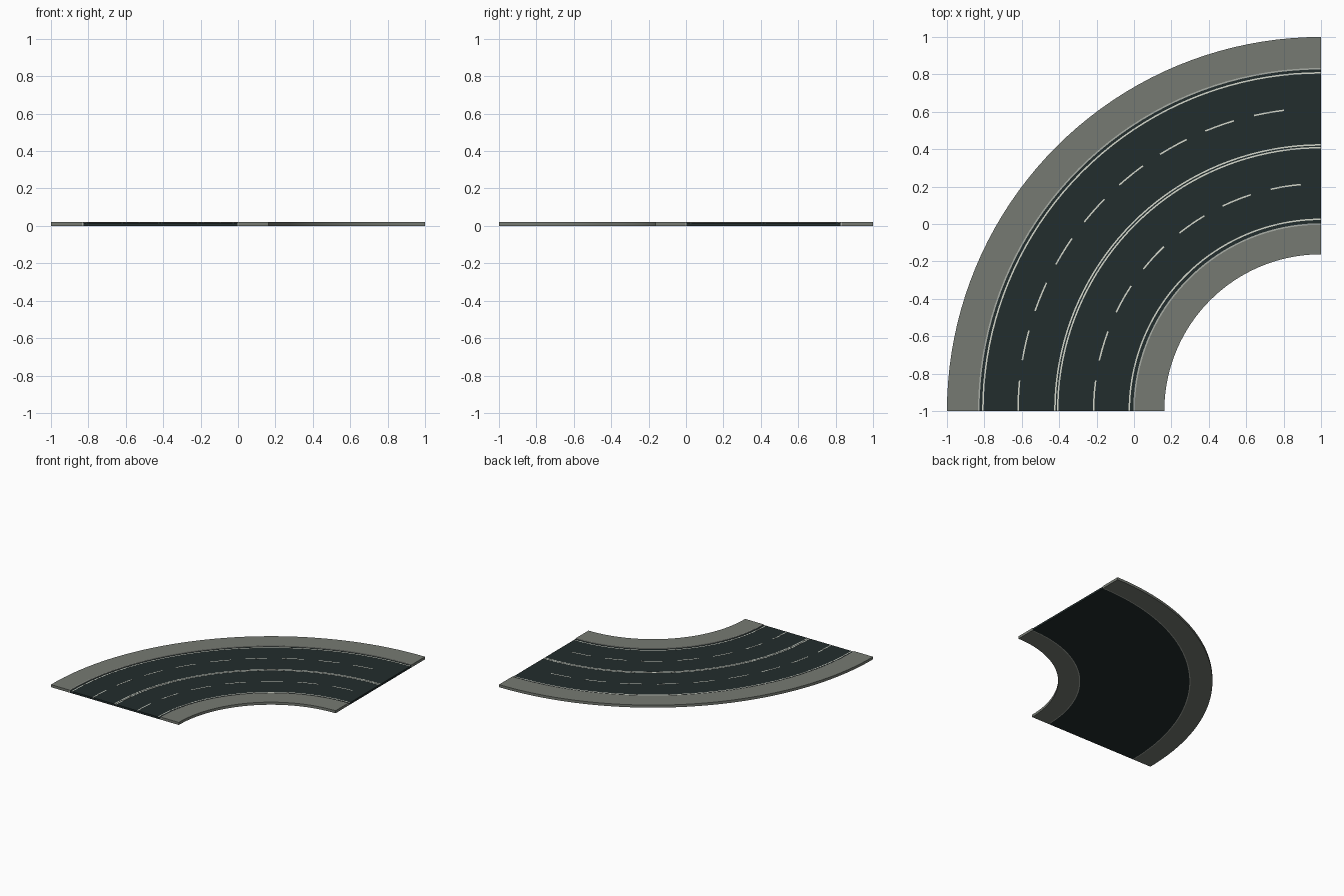
import bpy, bmesh, math

if "Cube" in bpy.data.objects:
    bpy.data.objects.remove(bpy.data.objects["Cube"])

CX, CY = 1.0, -1.0   # centre of the bend


def material(name, rgb):
    m = bpy.data.materials.new(name)
    m.diffuse_color = (*rgb, 1)
    m.use_nodes = True
    m.node_tree.nodes["Principled BSDF"].inputs["Base Color"].default_value = m.diffuse_color
    return m


asphalt = material("asphalt", (0.016, 0.026, 0.026))
concrete = material("concrete", (0.18, 0.195, 0.17))
kerb_grey = material("kerb grey", (0.40, 0.42, 0.38))
paint = material("white paint", (0.66, 0.68, 0.60))


def sweep(name, spans, z0, z1, mat, step=90 / 40):
    """Curved bars; each span is (inner radius, outer radius, start deg, end deg)."""
    bm = bmesh.new()
    for r0, r1, a0, a1 in spans:
        n = max(2, round((a1 - a0) / step))
        rings = []
        for i in range(n + 1):
            a = math.radians(a0 + (a1 - a0) * i / n)
            rings.append([bm.verts.new((CX - r * math.cos(a), CY + r * math.sin(a), z))
                          for r, z in ((r0, z0), (r1, z0), (r1, z1), (r0, z1))])
        for p, q in zip(rings, rings[1:]):
            for k in range(4):
                j = (k + 1) % 4
                bm.faces.new((p[k], p[j], q[j], q[k]))
        bm.faces.new(rings[0])
        bm.faces.new(rings[-1])
    bmesh.ops.recalc_face_normals(bm, faces=bm.faces)
    me = bpy.data.meshes.new(name)
    bm.to_mesh(me)
    bm.free()
    me.materials.append(mat)
    ob = bpy.data.objects.new(name, me)
    bpy.context.collection.objects.link(ob)
    bpy.context.view_layer.objects.active = ob
    ob.select_set(True)
    bpy.ops.object.shade_smooth_by_angle(angle=math.radians(30))
    ob.select_set(False)


ROAD, TOP = 0.016, 0.021

# road bed, pavements and kerbs
sweep("road", [(1.004, 1.826, 0, 90)], 0, ROAD, asphalt)
sweep("outer_pavement", [(1.834, 2.0, 0, 90)], 0, TOP, concrete)
sweep("inner_pavement", [(0.838, 0.996, 0, 90)], 0, TOP, concrete)
sweep("kerbs", [(1.826, 1.834, 0, 90), (0.996, 1.004, 0, 90)], 0, TOP, kerb_grey)

# painted edge lines and double centre line
sweep("solid_lines", [(r - 0.004, r + 0.004, 0, 90) for r in (1.025, 1.408, 1.423, 1.808)],
      ROAD, ROAD + 0.0008, paint)

# dashed lane lines, the same dash length in both lanes
dashes = []
for r, count in ((1.62, 9), (1.216, 7)):
    length = math.degrees(0.163 / r)
    pitch = 77.2 / (count - 1)
    dashes += [(r - 0.004, r + 0.004, i * pitch, i * pitch + length) for i in range(count)]
sweep("lane_dashes", dashes, ROAD, ROAD + 0.0008, paint)
